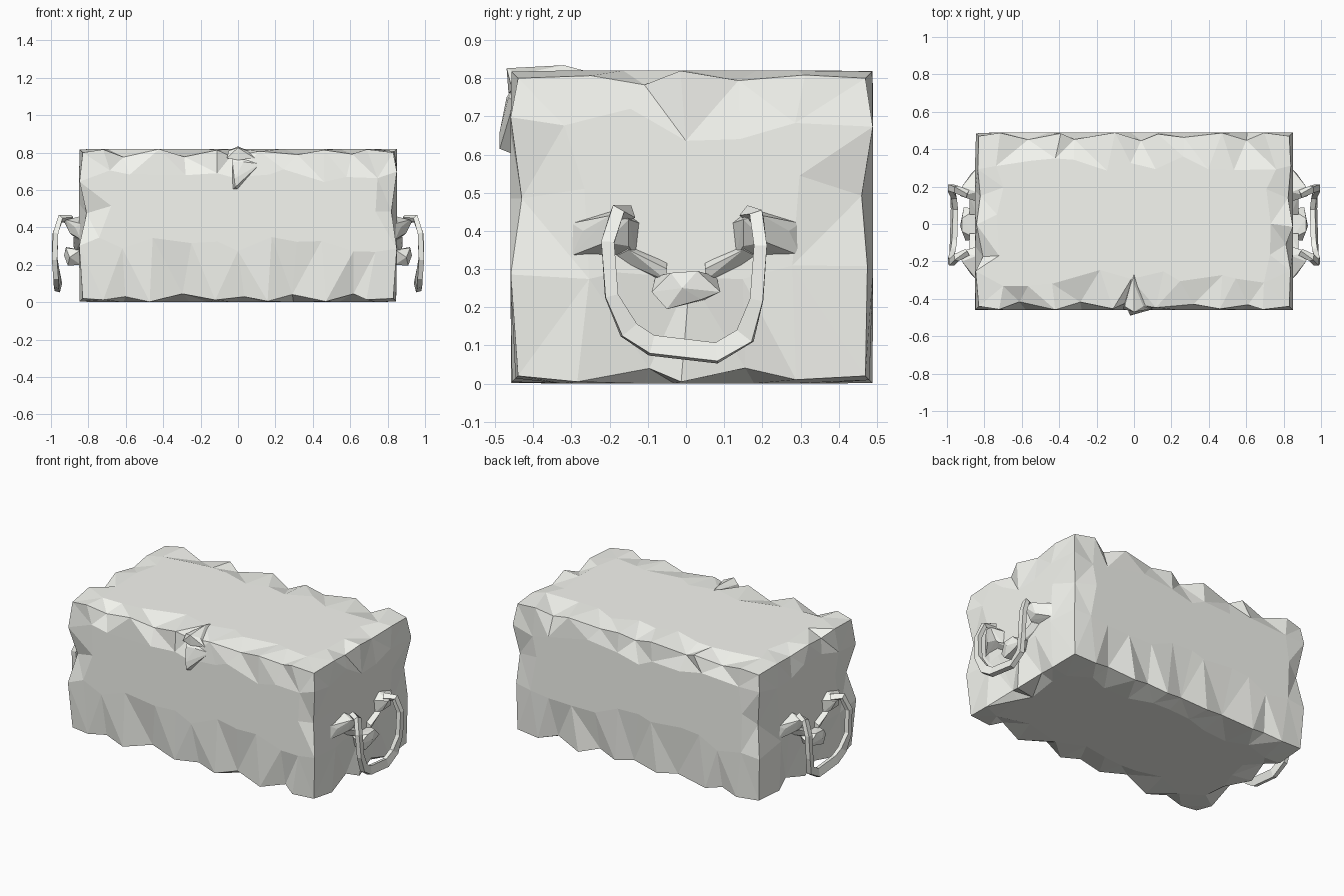
import bpy, bmesh, math, random
from mathutils import Vector

if "Cube" in bpy.data.objects:
    bpy.data.objects.remove(bpy.data.objects["Cube"])

random.seed(4)
stone = bpy.data.materials.new("pale_grey")
stone.diffuse_color = (.92, .93, .88, 1)
stone.use_nodes = True
stone.node_tree.nodes["Principled BSDF"].inputs["Base Color"].default_value = stone.diffuse_color


def finish(name, bm, mirror=False):
    bmesh.ops.recalc_face_normals(bm, faces=bm.faces)
    me = bpy.data.meshes.new(name)
    bm.to_mesh(me)
    bm.free()
    me.materials.append(stone)
    ob = bpy.data.objects.new(name, me)
    bpy.context.collection.objects.link(ob)
    if mirror:
        m = ob.modifiers.new("Mirror", 'MIRROR')
        m.use_mirror_merge = False
    return ob


def hull(name, pts, mirror=False):
    bm = bmesh.new()
    vs = [bm.verts.new(p) for p in pts]
    bmesh.ops.convex_hull(bm, input=vs)
    loose = [v for v in bm.verts if not v.link_faces]
    bmesh.ops.delete(bm, geom=loose, context='VERTS')
    return finish(name, bm, mirror)


# chest body: box with irregular chipped edges and long flat facets
def stops(lo, hi, n, inset):
    a, b = lo + inset, hi - inset
    return [lo] + [a + (b - a) * i / n for i in range(n + 1)] + [hi]


def chest():
    axes = [stops(-.85, .85, 10, .13), stops(-.46, .49, 4, .17), [0, .31, .5, .68, .82]]
    top = [len(a) - 1 for a in axes]
    bm = bmesh.new()
    grid = {}

    def vert(key):
        if key in grid:
            return grid[key]
        p = [axes[i][key[i]] for i in range(3)]
        ends = [i for i in range(3) if key[i] in (0, top[i])]
        free = [i for i in range(3) if i not in ends]
        # edges alternate between sharp points and chipped notches
        pull = .02 if len(ends) == 3 else 0
        if len(ends) == 2:
            notch = key[free[0]] % 2 == 0
            pull = random.uniform(.025, .045) if notch else random.uniform(0, .015)
        for i in ends:
            p[i] += pull * (1 if key[i] == 0 else -1)
        for i in free:
            p[i] += random.uniform(-.045, .045)
        grid[key] = bm.verts.new(p)
        return grid[key]

    for ax in range(3):
        u, v = (ax + 1) % 3, (ax + 2) % 3
        for side in (0, top[ax]):
            for a in range(top[u]):
                for b in range(top[v]):
                    quad = []
                    for da, db in ((0, 0), (1, 0), (1, 1), (0, 1)):
                        key = [0, 0, 0]
                        key[ax], key[u], key[v] = side, a + da, b + db
                        quad.append(vert(tuple(key)))
                    bm.faces.new(quad)
    bmesh.ops.triangulate(bm, faces=bm.faces)
    bmesh.ops.dissolve_limit(bm, angle_limit=math.radians(1),
                             verts=bm.verts, edges=bm.edges)
    bmesh.ops.triangulate(bm, faces=bm.faces)
    return finish("chest_body", bm)


chest()

# hanging U handle on each end: (x, y, z) centre path, rectangular section
path = [(.89, -.15, .445), (.95, -.18, .45), (.975, -.205, .37), (.98, -.195, .23),
        (.97, -.15, .14), (.965, -.09, .10), (.96, .08, .08), (.965, .155, .125),
        (.98, .185, .22), (.98, .195, .36), (.95, .185, .44), (.89, .16, .445)]
bm = bmesh.new()
P = [Vector(p) for p in path]
rings = []
for i, p in enumerate(P):
    t = (P[min(i + 1, len(P) - 1)] - P[max(i - 1, 0)]).normalized()
    out = Vector((1, 0, .25))
    n = (out - t * out.dot(t)).normalized()
    s = t.cross(n)
    w = .025 if 3 < i < 8 else .017
    rings.append([bm.verts.new(p + n * .014 * a + s * w * b)
                  for a, b in ((1, 1), (1, -1), (-1, -1), (-1, 1))])
for r, q in zip(rings, rings[1:]):
    for k in range(4):
        bm.faces.new((r[k], r[(k + 1) % 4], q[(k + 1) % 4], q[k]))
bm.faces.new(rings[0])
bm.faces.new(rings[-1])
finish("handle_ring", bm, True)

# lugs that hold the handle, and scrolled arms running to the knob
for side, label in ((-1, "front"), (1, "back")):
    hull("handle_lug_" + label, [(.84, side * y, z) for y, z in
         ((.30, .42), (.30, .335), (.13, .33), (.12, .42), (.17, .46))] +
         [(.87, side * .27, .40), (.92, side * .20, .44),
          (.93, side * .15, .43), (.89, side * .15, .36), (.90, side * .21, .37)], True)
    hull("handle_scroll_" + label,
         [(x, side * y, z) for x, y, z in
          ((.84, .19, .38), (.84, .19, .33), (.84, .05, .32), (.84, .05, .26),
           (.88, .15, .35), (.88, .05, .30), (.87, .05, .27))], True)

# faceted central knob
hull("handle_knob", [(.84, -.08, .28), (.84, .08, .28), (.84, .05, .22), (.84, -.05, .2),
                     (.90, -.09, .24), (.92, -.04, .29), (.92, .03, .295), (.91, .09, .24),
                     (.93, -.01, .25), (.91, -.05, .195), (.91, .04, .22)], True)

# front hasp: slim flap over the lid edge and tapering tongue down the front
hull("hasp_flap", [(-.05, -.44, .81), (.05, -.44, .81), (0, -.26, .818), (0, -.32, .834),
                   (0, -.47, .826), (-.06, -.455, .77), (.09, -.455, .77), (0, -.465, .76)])
hull("hasp_tongue", [(-.03, -.45, .78), (.12, -.45, .74), (.03, -.465, .75), (-.03, -.47, .75),
                     (-.03, -.45, .60), (.0, -.45, .60), (-.02, -.488, .66),
                     (-.015, -.488, .615)])
